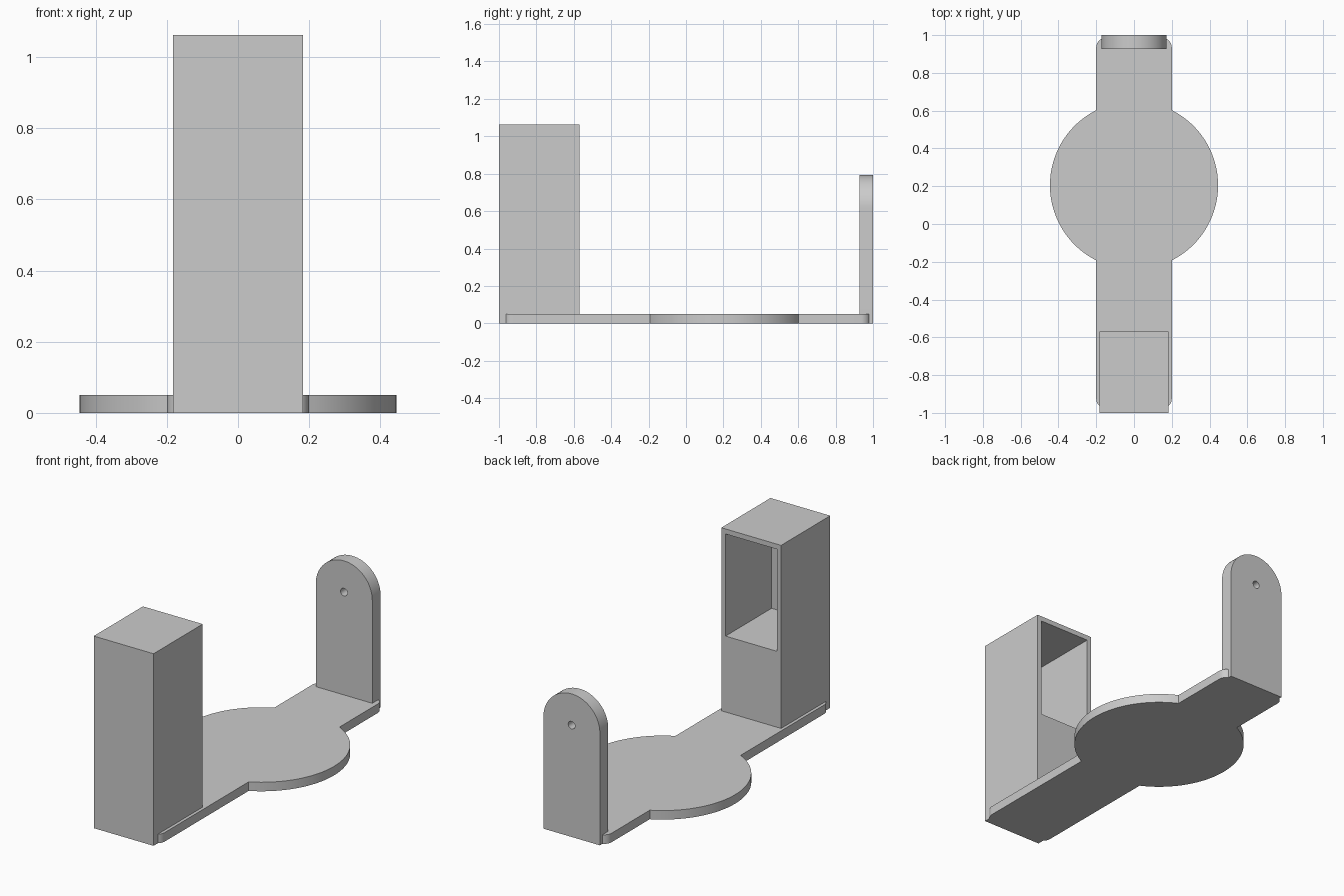
import bpy
import bmesh
from math import asin, cos, sin, pi
from mathutils import Matrix, Vector

cube = bpy.data.objects.get("Cube")
if cube:
    bpy.data.objects.remove(cube, do_unlink=True)

grey = bpy.data.materials.new("plain_grey")
grey.use_nodes = True
colour = (0.6, 0.6, 0.6, 1)
grey.diffuse_color = colour
grey.node_tree.nodes["Principled BSDF"].inputs["Base Color"].default_value = colour


def arc(cx, cy, radius, start, end, steps):
    """Points along a circular arc."""
    angles = [start + (end - start) * i / steps for i in range(steps + 1)]
    return [(cx + radius * cos(a), cy + radius * sin(a)) for a in angles]


def prism(name, outline, depth, matrix=Matrix()):
    """Extrude a flat outline along its local z, then place it."""
    bm = bmesh.new()
    face = bm.faces.new([bm.verts.new((x, y, 0)) for x, y in outline])
    grown = bmesh.ops.extrude_face_region(bm, geom=[face])["geom"]
    verts = [v for v in grown if isinstance(v, bmesh.types.BMVert)]
    bmesh.ops.translate(bm, verts=verts, vec=(0, 0, depth))
    bmesh.ops.transform(bm, matrix=matrix, verts=bm.verts)
    bmesh.ops.recalc_face_normals(bm, faces=bm.faces)
    mesh = bpy.data.meshes.new(name)
    bm.to_mesh(mesh)
    bm.free()
    mesh.materials.append(grey)
    obj = bpy.data.objects.new(name, mesh)
    bpy.context.collection.objects.link(obj)
    return obj


def activate(obj):
    bpy.ops.object.select_all(action="DESELECT")
    obj.select_set(True)
    bpy.context.view_layer.objects.active = obj


def cut(obj, cutter):
    """Subtract the cutter and discard it."""
    cutter.hide_render = True
    mod = obj.modifiers.new("cut", "BOOLEAN")
    mod.operation = "DIFFERENCE"
    mod.solver = "EXACT"
    mod.object = cutter
    activate(obj)
    bpy.ops.object.modifier_apply(modifier=mod.name)
    bpy.data.objects.remove(cutter, do_unlink=True)


def rectangle(x0, x1, y0, y1):
    return [(x0, y0), (x1, y0), (x1, y1), (x0, y1)]


# Base plate: rounded strip merged with a disc
half, corner, front, back = 0.2, 0.05, -0.975, 0.985
disc_y, disc_r = 0.205, 0.445
swing = pi / 2 - asin(half / disc_r)
side = arc(half - corner, front + corner, corner, -pi / 2, 0, 10)
side += arc(0, disc_y, disc_r, -swing, swing, 48)
side += arc(half - corner, back - corner, corner, 0, pi / 2, 10)
base = prism("base_plate", side + [(-x, y) for x, y in reversed(side)], 0.05)

# Front tower with a pocket opening towards the back
tower = prism("tower", rectangle(-0.183, 0.183, -1, -0.57), 1.063)
pocket = prism("pocket_cutter", rectangle(-0.157, 0.157, -0.973, -0.5), 0.565,
               Matrix.Translation((0, 0, 0.47)))
cut(tower, pocket)

# Back upright with a round top and a pivot hole
upright = Matrix.Translation((0, 1, 0)) @ Matrix.Rotation(pi / 2, 4, "X")
radius, pivot = 0.173, 0.619
outline = [(-radius, 0), (radius, 0)] + arc(0, pivot, radius, 0, pi, 48)
support = prism("back_upright", outline, 0.073, upright)
hole = prism("hole_cutter", arc(0, pivot, 0.021, 0, 2 * pi, 32)[:-1], 0.3,
             Matrix.Translation((0, 0.1, 0)) @ upright)
cut(support, hole)

for part in (base, tower, support):
    activate(part)
    bpy.ops.object.shade_smooth_by_angle(angle=pi / 6)
